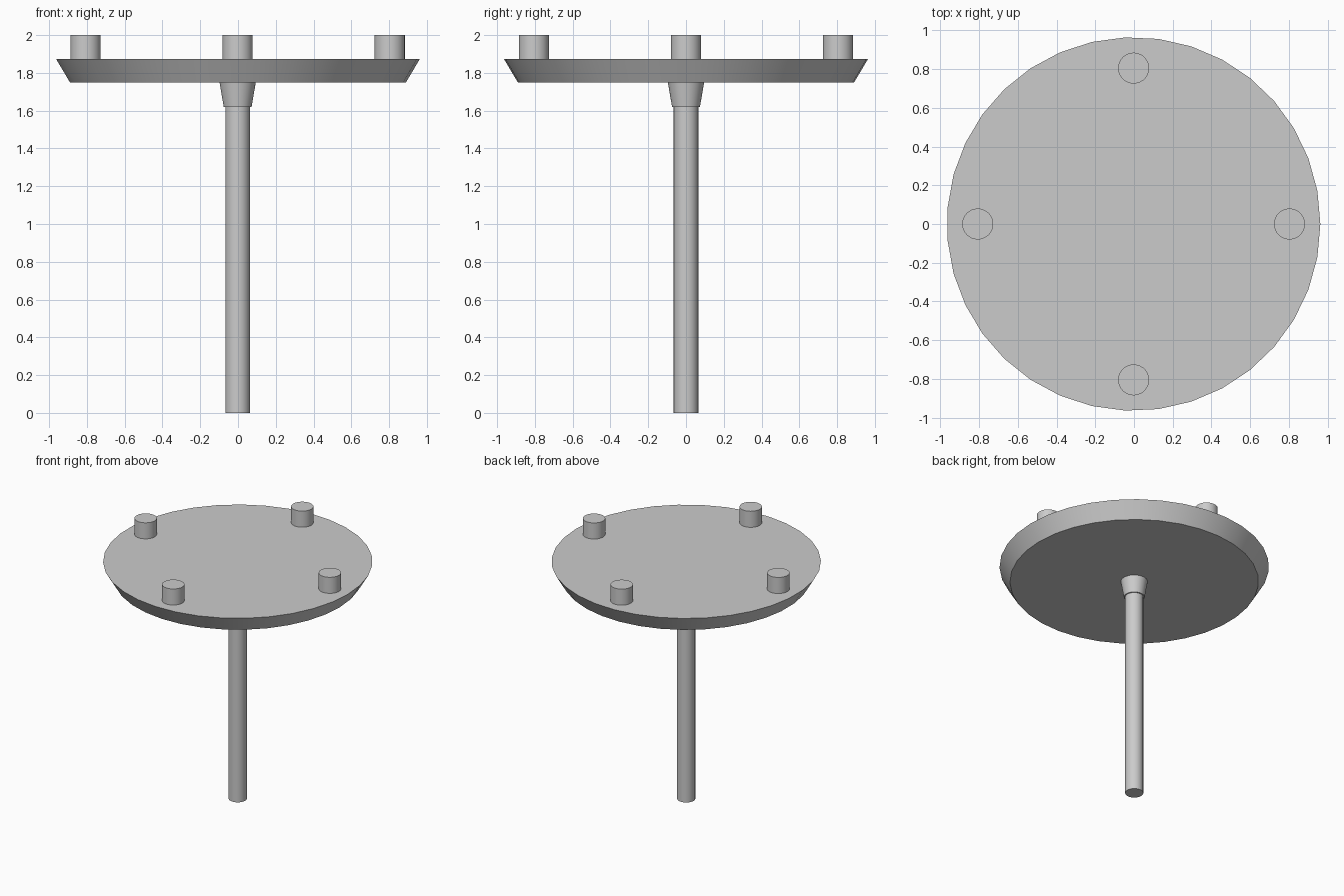
import bpy
from math import radians

cube = bpy.data.objects.get("Cube")
if cube:
    bpy.data.objects.remove(cube, do_unlink=True)

GREY = (0.6, 0.6, 0.6, 1.0)
grey = bpy.data.materials.new("plain grey")
grey.use_nodes = True
grey.diffuse_color = GREY
grey.node_tree.nodes["Principled BSDF"].inputs["Base Color"].default_value = GREY

SIDES = 35
CENTRE_X = -0.002


def round_part(name, r_low, r_high, z_low, z_high, x=0.0, y=0.0):
    """Capped cylinder or cone with one vertex column facing +x."""
    bpy.ops.mesh.primitive_cone_add(
        vertices=SIDES, radius1=r_low, radius2=r_high, depth=z_high - z_low,
        location=(x + CENTRE_X, y, (z_low + z_high) / 2))
    part = bpy.context.object
    part.name = name
    # Turn the first vertex from +y to +x
    part.rotation_euler.z = radians(-90)
    part.data.materials.append(grey)
    bpy.ops.object.shade_smooth_by_angle(angle=radians(30))
    return part


# Pole, flared collar and dish-shaped plate
round_part("pole", 0.065, 0.065, 0.0, 1.63)
round_part("collar", 0.074, 0.096, 1.62, 1.75)
round_part("plate", 0.89, 0.9645, 1.748, 1.873)

# Four pegs around the rim of the plate
PEG_RING = 0.805
for side, dx, dy in (("left", 1, 0), ("right", -1, 0), ("front", 0, -1), ("back", 0, 1)):
    round_part(side + "_peg", 0.08, 0.08, 1.87, 2.0, dx * PEG_RING, dy * PEG_RING)
